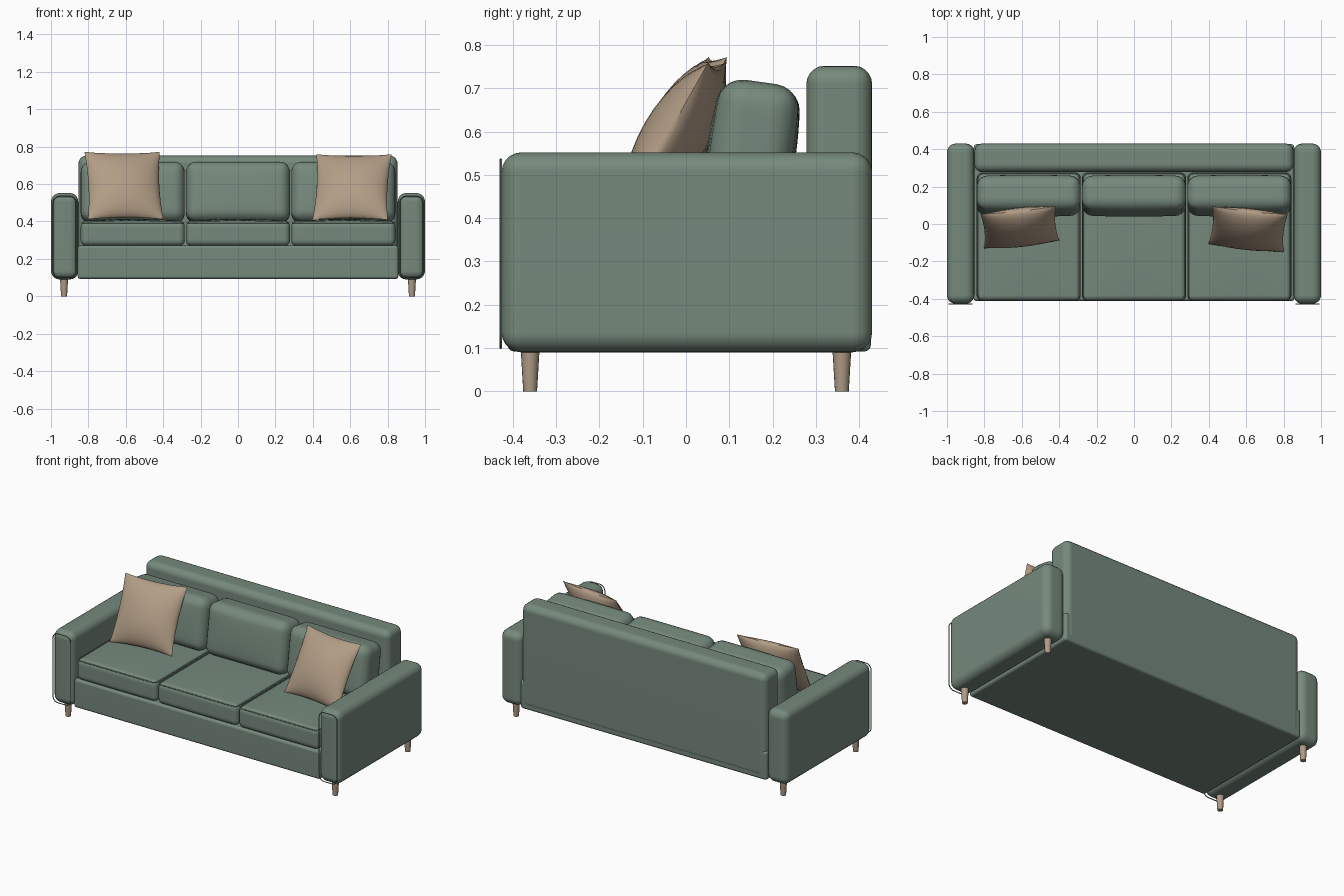
import bpy, bmesh, math
from mathutils import Vector

if "Cube" in bpy.data.objects:
    bpy.data.objects.remove(bpy.data.objects["Cube"])


def material(name, rgb):
    m = bpy.data.materials.new(name)
    m.diffuse_color = (*rgb, 1)
    m.use_nodes = True
    m.node_tree.nodes["Principled BSDF"].inputs["Base Color"].default_value = m.diffuse_color
    return m


GREEN = material("sage fabric", (0.18, 0.25, 0.20))
BEIGE = material("beige linen", (0.45, 0.34, 0.24))
WOOD = material("pale wood", (0.43, 0.33, 0.24))


def finish(bm, name, mat, loc=(0, 0, 0), rot=(0, 0, 0), weighted=False):
    bmesh.ops.recalc_face_normals(bm, faces=bm.faces[:])
    me = bpy.data.meshes.new(name)
    bm.to_mesh(me)
    bm.free()
    me.materials.append(mat)
    ob = bpy.data.objects.new(name, me)
    bpy.context.collection.objects.link(ob)
    ob.location, ob.rotation_euler = loc, rot
    bpy.ops.object.select_all(action='DESELECT')
    ob.select_set(True)
    bpy.context.view_layer.objects.active = ob
    bpy.ops.object.shade_smooth_by_angle(angle=math.radians(40))
    if weighted:
        ob.modifiers.new("normals", 'WEIGHTED_NORMAL').keep_sharp = True
    return ob


def soft_box(name, lo, hi, r, rot=(0, 0, 0), puff=(0, 0, 0), segs=5):
    """Rounded box; puff swells the middle of each pair of faces."""
    lo, hi = Vector(lo), Vector(hi)
    half = (hi - lo) / 2
    bm = bmesh.new()
    bmesh.ops.create_cube(bm, size=2)
    for v in bm.verts:
        v.co = Vector(a * b for a, b in zip(v.co, half))
    bmesh.ops.bevel(bm, geom=bm.edges[:], offset=r, segments=segs,
                    profile=0.5, affect='EDGES')
    if any(puff):
        for ax in range(3):
            n = Vector((0, 0, 0))
            n[ax] = 1
            for k in range(-3, 4):
                bmesh.ops.bisect_plane(bm, geom=bm.verts[:] + bm.edges[:] + bm.faces[:],
                                       plane_co=n * (half[ax] - r) * k / 4, plane_no=n)
        for v in bm.verts:
            t = [min(1, abs(v.co[i]) / half[i]) for i in range(3)]
            s = [v.co[i] / half[i] for i in range(3)]
            for i in range(3):
                j, k = (i + 1) % 3, (i + 2) % 3
                v.co[i] += puff[i] * s[i] * (1 - t[j] ** 2) * (1 - t[k] ** 2)
    return finish(bm, name, GREEN, (lo + hi) / 2, rot, True)


def piping(name, w, h, r, loc, rot=(0, 0, 0), thick=0.003):
    """Thin cord following a rounded rectangle in the local xy plane."""
    pts = []
    for q, (sx, sy) in enumerate([(1, 1), (-1, 1), (-1, -1), (1, -1)]):
        for k in range(7):
            a = math.pi / 2 * (q + k / 6)
            pts.append(Vector((sx * (w / 2 - r) + r * math.cos(a),
                               sy * (h / 2 - r) + r * math.sin(a), 0)))
    bm = bmesh.new()
    rings, n = [], len(pts)
    for i, p in enumerate(pts):
        a = math.pi / 2 * (i // 7 + (i % 7) / 6)
        out = Vector((math.cos(a), math.sin(a), 0))
        rings.append([bm.verts.new(p + thick * (out * math.cos(b) + Vector((0, 0, math.sin(b)))))
                      for b in [math.tau * k / 6 for k in range(6)]])
    for i in range(n):
        A, B = rings[i], rings[(i + 1) % n]
        for k in range(6):
            bm.faces.new((A[k], A[(k + 1) % 6], B[(k + 1) % 6], B[k]))
    return finish(bm, name, GREEN, loc, rot)


def throw_pillow(name, loc, lean, yaw, size=0.405, thick=0.15, n=16):
    """Two bulging square panels joined at a pinched seam."""
    bm = bmesh.new()
    for side in (-1, 1):
        grid = []
        for i in range(n + 1):
            row = []
            for j in range(n + 1):
                u = math.sin(math.pi / 2 * (2 * i / n - 1))
                v = math.sin(math.pi / 2 * (2 * j / n - 1))
                bulge = (max(0, 1 - u * u) * max(0, 1 - v * v)) ** 0.6
                row.append(bm.verts.new((
                    u * size / 2 * (1 - 0.06 * (1 - v * v)),
                    side * thick / 2 * bulge,
                    v * size / 2 * (1 - 0.06 * (1 - u * u)))))
            grid.append(row)
        for i in range(n):
            for j in range(n):
                bm.faces.new((grid[i][j], grid[i + 1][j], grid[i + 1][j + 1], grid[i][j + 1]))
    bmesh.ops.remove_doubles(bm, verts=bm.verts[:], dist=1e-5)
    return finish(bm, name, BEIGE, loc, (-math.radians(lean), 0, math.radians(yaw)))


# Frame: base and backrest
soft_box("base", (-0.857, -0.412, 0.092), (0.857, 0.427, 0.272), 0.016)
soft_box("backrest", (-0.853, 0.278, 0.10), (0.853, 0.43, 0.752), 0.042)

# Arms with front piping, and tapered legs
for side, s in (("left", -1), ("right", 1)):
    x = s * 0.927
    soft_box(side + "_arm", (x - 0.073, -0.426, 0.09), (x + 0.073, 0.43, 0.552), 0.046)
    piping(side + "_arm_piping", 0.124, 0.434, 0.035, (x, -0.428, 0.318), (math.pi / 2, 0, 0))
    for end, y in (("front", -0.36), ("back", 0.36)):
        bm = bmesh.new()
        bmesh.ops.create_cone(bm, cap_ends=True, segments=16,
                              radius1=0.016, radius2=0.022, depth=0.10)
        finish(bm, f"{end}_{side}_leg", WOOD, (s * 0.93, y, 0.05))

# Three seat cushions with piping, three leaning back cushions
for i, name in enumerate(("left", "middle", "right")):
    x = (i - 1) * 0.563
    soft_box(name + "_seat_cushion", (x - 0.278, -0.412, 0.27), (x + 0.278, 0.275, 0.402),
             0.03, puff=(0, 0, 0.012))
    piping(name + "_seat_piping", 0.546, 0.677, 0.03, (x, -0.0685, 0.393))
    soft_box(name + "_back_cushion", (x - 0.278, 0.06, 0.392), (x + 0.278, 0.242, 0.716),
             0.055, (-math.radians(8), 0, 0), puff=(0, 0.012, 0))

# Throw pillows
throw_pillow("left_throw_pillow", (-0.61, -0.018, 0.592), 27, 6)
throw_pillow("right_throw_pillow", (0.61, -0.028, 0.584), 30, -6)
